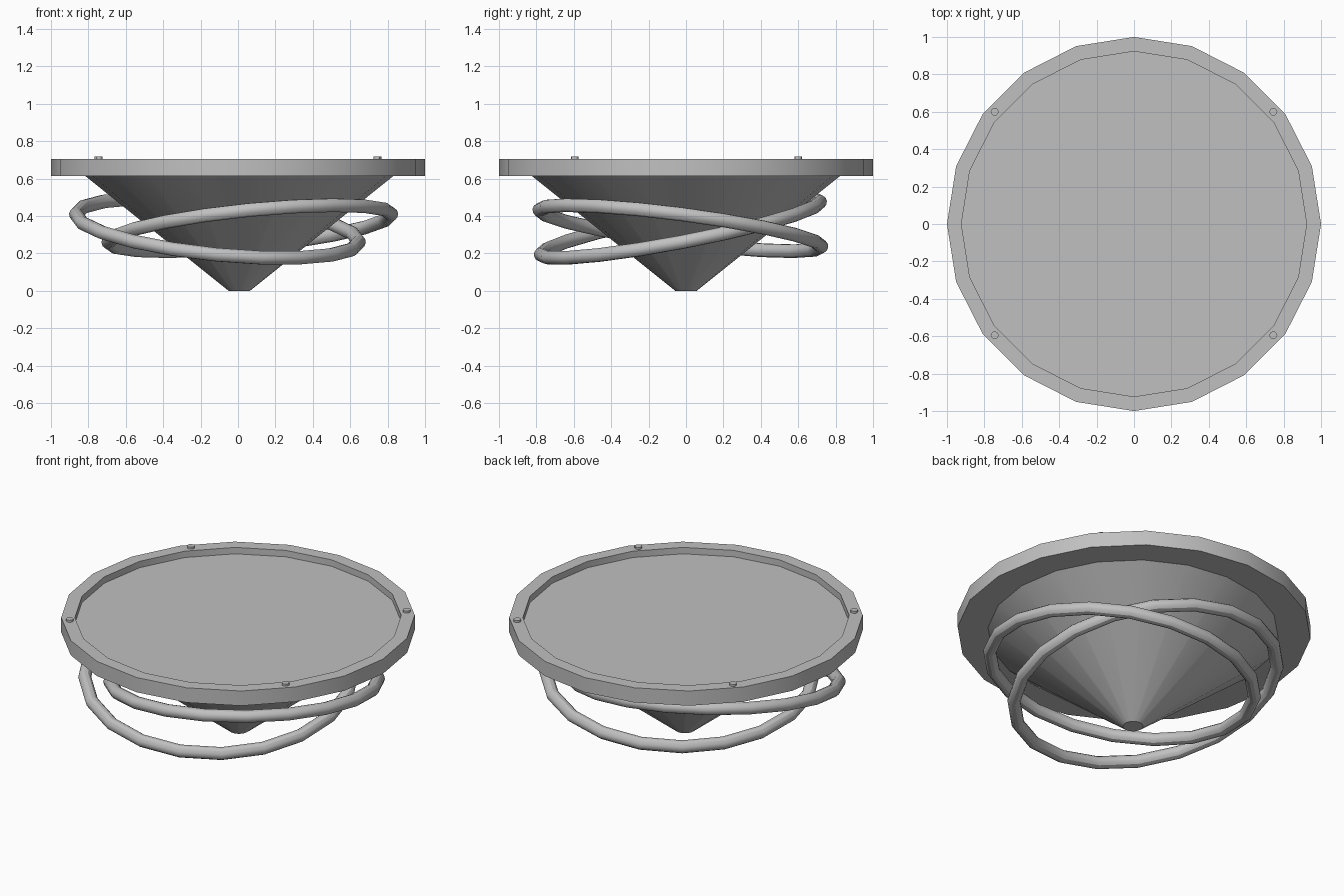
import bpy, bmesh
from math import sin, cos, pi, radians
from mathutils import Vector

cube = bpy.data.objects.get("Cube")
if cube:
    bpy.data.objects.remove(cube)

metal = bpy.data.materials.new("plain_grey")
metal.use_nodes = True
grey = (0.53, 0.53, 0.53, 1)
metal.diffuse_color = grey
metal.node_tree.nodes["Principled BSDF"].inputs["Base Color"].default_value = grey


def finish(obj, name):
    """Name, colour and shade a part."""
    obj.name = obj.data.name = name
    obj.data.materials.append(metal)
    bpy.ops.object.select_all(action='DESELECT')
    obj.select_set(True)
    bpy.context.view_layer.objects.active = obj
    bpy.ops.object.shade_smooth_by_angle(angle=radians(30))


def lathe(name, profile, sides, centre=(0, 0, 0)):
    """Turn a (radius, height) profile, capped at both ends."""
    bm = bmesh.new()
    loops = [[bm.verts.new((r * cos(2 * pi * i / sides), r * sin(2 * pi * i / sides), z))
              for i in range(sides)] for r, z in profile]
    for low, high in zip(loops, loops[1:]):
        for i in range(sides):
            j = (i + 1) % sides
            bm.faces.new((low[i], low[j], high[j], high[i]))
    bm.faces.new(loops[0][::-1])
    bm.faces.new(loops[-1])
    bmesh.ops.recalc_face_normals(bm, faces=bm.faces)
    mesh = bpy.data.meshes.new(name)
    bm.to_mesh(mesh)
    bm.free()
    obj = bpy.data.objects.new(name, mesh)
    obj.location = centre
    bpy.context.collection.objects.link(obj)
    finish(obj, name)


def ring(name, centre, slope_x, slope_y):
    """Round hoop lying in a sloping plane."""
    bpy.ops.mesh.primitive_torus_add(major_segments=20, minor_segments=12,
                                     major_radius=0.76, minor_radius=0.037,
                                     location=centre)
    obj = bpy.context.object
    normal = Vector((-slope_x, -slope_y, 1))
    obj.rotation_euler = Vector((0, 0, 1)).rotation_difference(normal).to_euler()
    finish(obj, name)


# Round platform with a raised rim
lathe("platform", [(0.82, 0.613), (1, 0.613), (1, 0.705), (0.923, 0.705), (0.923, 0.665)], 20)

# Tapered hull below
lathe("lower_cone", [(0.057, 0), (0.825, 0.615)], 20, (0.007, 0, 0))

# Tilted hoops around the cone
ring("left_ring", (0.063, -0.03, 0.335), 0.10, -0.13)
ring("right_ring", (-0.11, -0.03, 0.335), -0.10, 0.19)

# Small studs on the rim
for x, side in ((-0.745, "right"), (0.745, "left")):
    for y, end in ((-0.595, "front"), (0.6, "back")):
        lathe(f"{end}_{side}_stud", [(0.021, 0.7), (0.021, 0.718)], 12, (x, y, 0))
